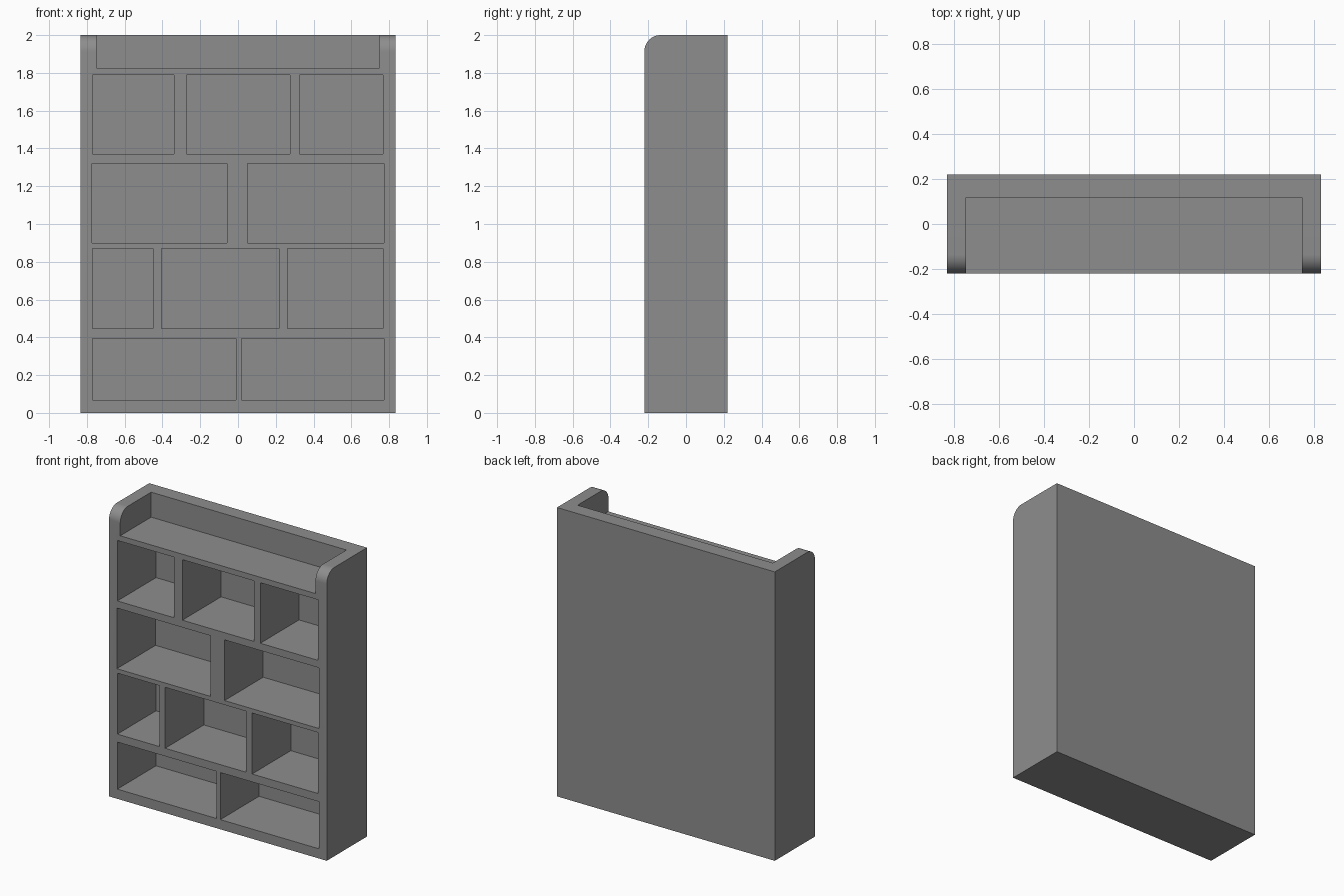
import bpy, bmesh, math

if "Cube" in bpy.data.objects:
    bpy.data.objects.remove(bpy.data.objects["Cube"])

W, D, H, R = 0.834, 0.22, 2.0, 0.085   # half width, half depth, height, corner radius


def make_object(name, bm):
    bmesh.ops.recalc_face_normals(bm, faces=bm.faces)
    mesh = bpy.data.meshes.new(name)
    bm.to_mesh(mesh)
    bm.free()
    obj = bpy.data.objects.new(name, mesh)
    bpy.context.collection.objects.link(obj)
    return obj


def add_box(bm, x0, x1, y0, y1, z0, z1):
    for v in bmesh.ops.create_cube(bm, size=1)["verts"]:
        v.co.x = x0 if v.co.x < 0 else x1
        v.co.y = y0 if v.co.y < 0 else y1
        v.co.z = z0 if v.co.z < 0 else z1


# Dark grey finish
finish = bpy.data.materials.new("dark_grey")
finish.diffuse_color = (0.27, 0.27, 0.27, 1)
finish.use_nodes = True
finish.node_tree.nodes["Principled BSDF"].inputs["Base Color"].default_value = finish.diffuse_color

# Carcass: side profile with a rounded top front corner, extruded across the width
bm = bmesh.new()
profile = [(-D, 0), (D, 0), (D, H)]
for i in range(17):
    a = math.pi / 2 * (1 + i / 16)
    profile.append((-D + R + R * math.cos(a), H - R + R * math.sin(a)))
face = bm.faces.new([bm.verts.new((-W, y, z)) for y, z in profile])
ext = bmesh.ops.extrude_face_region(bm, geom=[face])
bmesh.ops.translate(bm, vec=(2 * W, 0, 0),
                    verts=[g for g in ext["geom"] if isinstance(g, bmesh.types.BMVert)])
bookcase = make_object("bookcase", bm)
bookcase.data.materials.append(finish)

# Openings: open top tray and four rows of cubbies (bottom, top, x spans)
rows = [
    (0.067, 0.393, [(-0.770, -0.011), (0.019, 0.773)]),
    (0.448, 0.870, [(-0.770, -0.449), (-0.404, 0.217), (0.262, 0.768)]),
    (0.900, 1.320, [(-0.774, -0.058), (0.051, 0.773)]),
    (1.370, 1.789, [(-0.770, -0.338), (-0.272, 0.276), (0.325, 0.768)]),
]
bm = bmesh.new()
add_box(bm, -0.748, 0.748, -0.5, 0.118, 1.827, 2.3)
for z0, z1, spans in rows:
    for x0, x1 in spans:
        add_box(bm, x0, x1, -0.5, 0.203, z0, z1)
cutter = make_object("opening_cutter", bm)
cutter.data.materials.append(finish)
cutter.hide_render = True

# Cut the openings, then discard the cutter
mod = bookcase.modifiers.new("openings", "BOOLEAN")
mod.operation = "DIFFERENCE"
mod.solver = "EXACT"
mod.object = cutter
bpy.context.view_layer.objects.active = bookcase
bookcase.select_set(True)
bpy.ops.object.modifier_apply(modifier=mod.name)
bpy.data.objects.remove(cutter)
bpy.ops.object.shade_smooth_by_angle(angle=math.radians(30))
